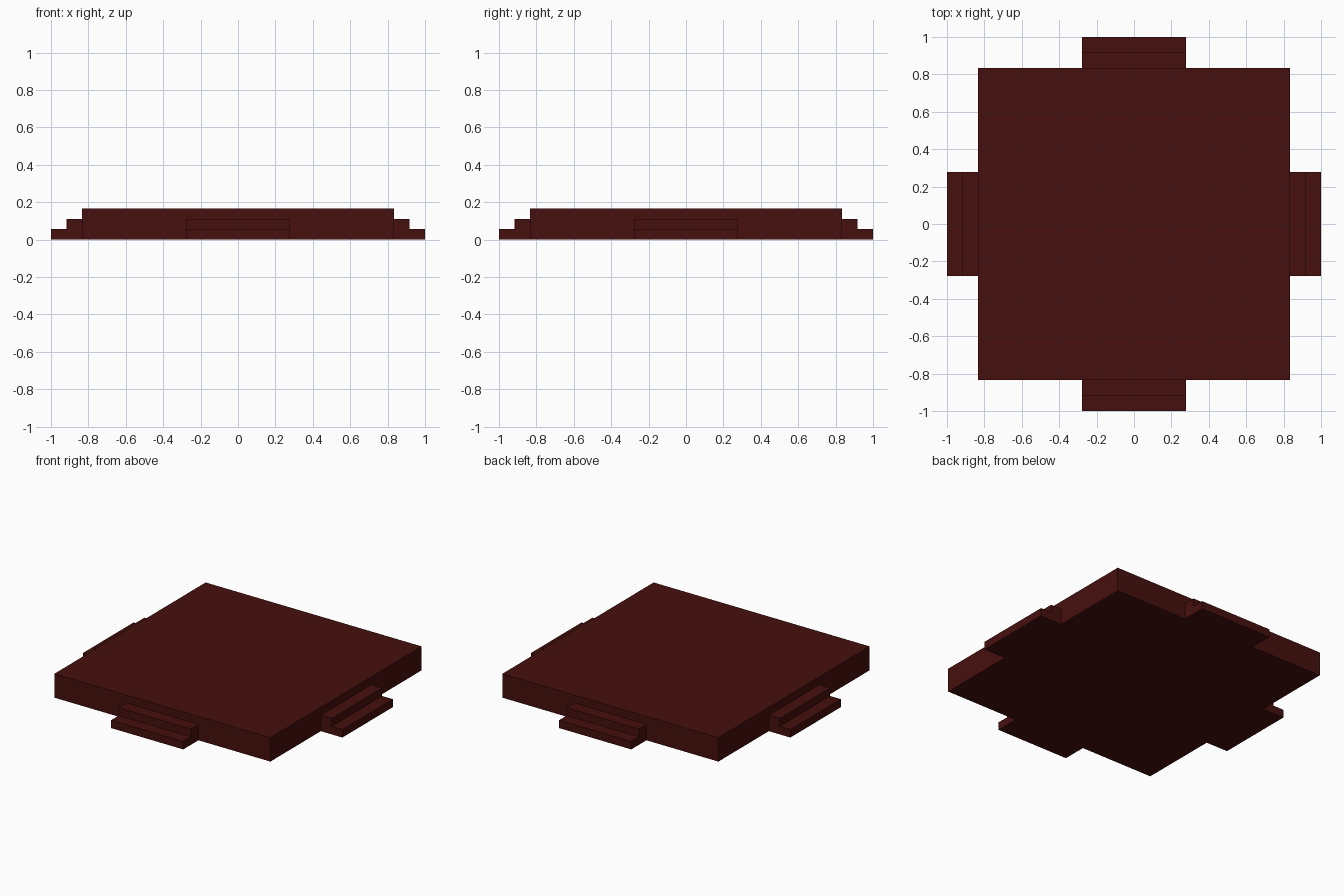
import bpy, bmesh, math
from mathutils import Matrix

if "Cube" in bpy.data.objects:
    bpy.data.objects.remove(bpy.data.objects["Cube"])

HALF = 5 / 6        # platform half width
RISE = 1 / 18       # height of one step
RUN = 1 / 12        # depth of one step
STEP_HALF = 5 / 18  # half width of the stairs

mat = bpy.data.materials.new("dark_red")
mat.diffuse_color = (0.06, 0.005, 0.004, 1)
mat.use_nodes = True
mat.node_tree.nodes["Principled BSDF"].inputs["Base Color"].default_value = mat.diffuse_color


def finish(name, bm):
    bmesh.ops.recalc_face_normals(bm, faces=bm.faces)
    mesh = bpy.data.meshes.new(name)
    bm.to_mesh(mesh)
    bm.free()
    mesh.materials.append(mat)
    obj = bpy.data.objects.new(name, mesh)
    bpy.context.collection.objects.link(obj)


# Square platform slab
bm = bmesh.new()
height = 3 * RISE
bmesh.ops.create_cube(bm, size=1, matrix=Matrix.Translation((0, 0, height / 2))
                      @ Matrix.Diagonal((2 * HALF, 2 * HALF, height, 1)))
finish("platform", bm)


# Two-step stair: stepped profile extruded sideways, turned to face its side
def stairs(name, angle):
    profile = [(0, 0), (2, 0), (2, 1), (1, 1), (1, 2), (0, 2)]
    bm = bmesh.new()
    face = bm.faces.new([bm.verts.new((HALF + u * RUN, -STEP_HALF, v * RISE))
                         for u, v in profile])
    ext = bmesh.ops.extrude_face_region(bm, geom=[face], use_keep_orig=True)
    verts = [g for g in ext["geom"] if isinstance(g, bmesh.types.BMVert)]
    bmesh.ops.translate(bm, verts=verts, vec=(0, 2 * STEP_HALF, 0))
    bmesh.ops.rotate(bm, verts=bm.verts, cent=(0, 0, 0),
                     matrix=Matrix.Rotation(angle, 3, "Z"))
    finish(name, bm)


# One stair on each side
for i, side in enumerate(("right", "back", "left", "front")):
    stairs(side + "_stairs", i * math.pi / 2)
